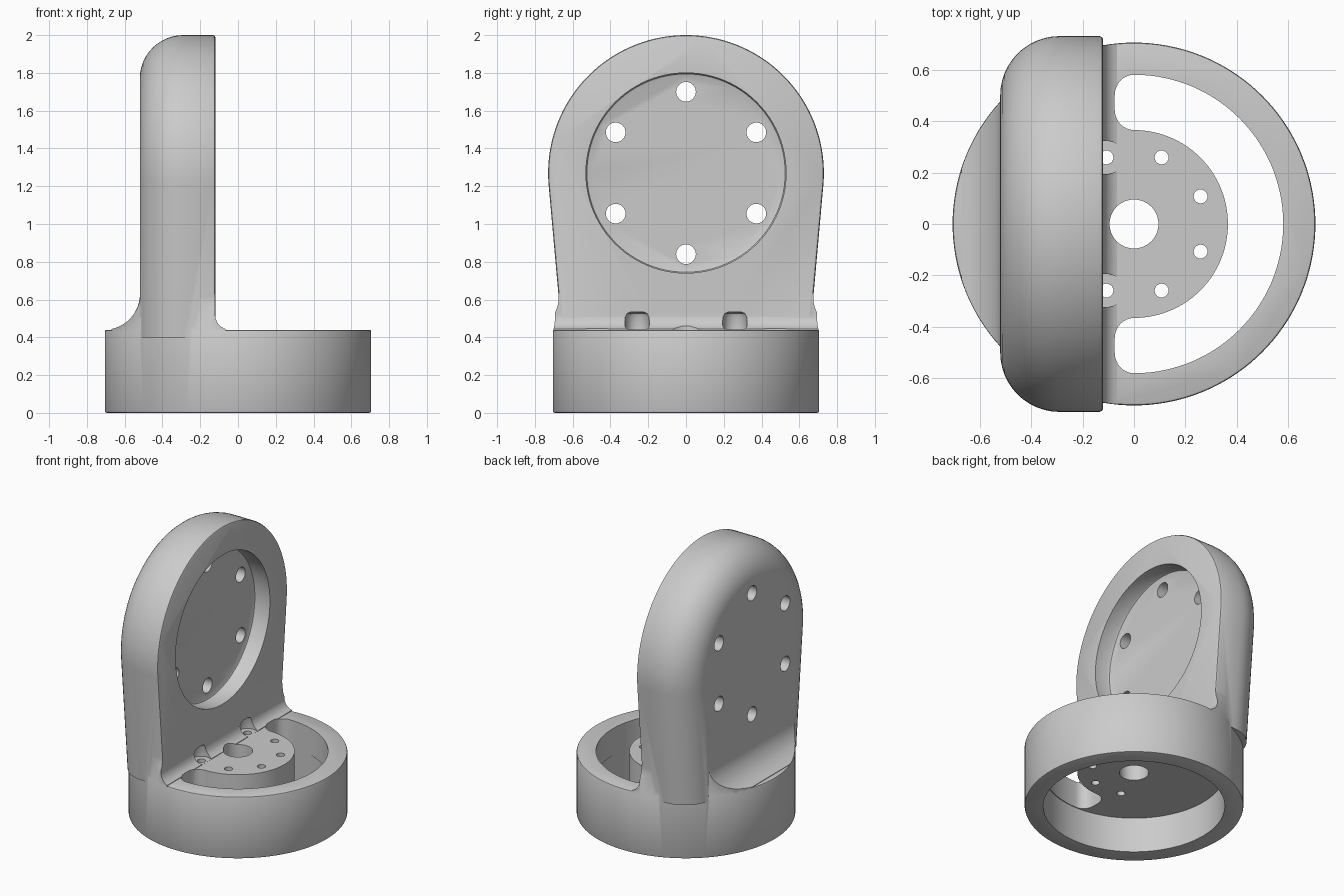
import bpy, bmesh, math
from math import sin, cos, tan, pi, radians, sqrt

if "Cube" in bpy.data.objects:
    bpy.data.objects.remove(bpy.data.objects["Cube"])

grey = bpy.data.materials.new("light_grey")
grey.diffuse_color = (0.6, 0.6, 0.6, 1)
grey.use_nodes = True
grey.node_tree.nodes["Principled BSDF"].inputs["Base Color"].default_value = grey.diffuse_color


def loft(name, rings):
    """Closed solid skinned through equal-length loops of points."""
    bm = bmesh.new()
    loops = [[bm.verts.new(p) for p in ring] for ring in rings]
    n = len(loops[0])
    for a, b in zip(loops, loops[1:]):
        for i in range(n):
            j = (i + 1) % n
            bm.faces.new((a[i], a[j], b[j], b[i]))
    bm.faces.new(loops[0][::-1])
    bm.faces.new(loops[-1])
    bmesh.ops.recalc_face_normals(bm, faces=bm.faces)
    me = bpy.data.meshes.new(name)
    bm.to_mesh(me)
    bm.free()
    me.materials.append(grey)
    ob = bpy.data.objects.new(name, me)
    bpy.context.collection.objects.link(ob)
    return ob


def turned(name, profile, u=0, v=0, axis='z', seg=32):
    """Turned solid from (radius, height) pairs, along z at (x,y) or along x at (y,z)."""
    rings = []
    for r, h in profile:
        ring = []
        for i in range(seg):
            t = 2 * pi * i / seg
            p, q = u + r * cos(t), v + r * sin(t)
            ring.append((p, q, h) if axis == 'z' else (h, p, q))
        rings.append(ring)
    return loft(name, rings)


def boolean(ob, tool, op):
    mod = ob.modifiers.new(op, 'BOOLEAN')
    mod.operation, mod.solver, mod.object = op, 'EXACT', tool
    bpy.context.view_layer.objects.active = ob
    bpy.ops.object.modifier_apply(modifier=mod.name)
    bpy.data.objects.remove(tool)


# round base
body = turned("angle_bracket", [(0.695, 0), (0.702, 0.003), (0.705, 0.01), (0.705, 0.43),
                                (0.702, 0.437), (0.695, 0.44)], seg=144)

# upright arched plate: tapered sides, small front edge radius, big rear edge radius
CZ, R, A = 1.27, 0.73, radians(5.1)
FRONT, BACK, RR = -0.12, -0.52, 0.23


def half_width(z, r=R):
    return r * cos(A) - (CZ - r * sin(A) - z) * tan(A)


def arch(x, inset):
    r = R - inset
    pts = [(x, half_width(0.4, r), 0.4)]
    for i in range(73):
        t = -A + (pi + 2 * A) * i / 72
        pts.append((x, r * cos(t), CZ + r * sin(t)))
    return pts + [(x, -half_width(0.4, r), 0.4)]


layers = [(FRONT, 0.012), (FRONT - 0.004, 0.004), (FRONT - 0.012, 0)]
for i in range(13):
    t = pi / 2 * i / 12
    layers.append((BACK + RR - RR * sin(t), RR * (1 - cos(t))))
upright = loft("upright", [arch(x, d) for x, d in layers])

# flared foot blending the plate into the base


def flare(z, top, r):
    h = min(max(z - top + r, 0.004), r)
    return r - sqrt(r * r - (r - h) ** 2)


def foot_section(z, zz):
    df, db = flare(zz, 0.52, 0.08), flare(zz, 0.63, 0.19)
    w, f, b, r = half_width(zz) - 0.001 + db, FRONT - 0.001 + df, BACK + 0.001 - db, RR + db
    half = [(f, w)]
    for i in range(17):
        t = pi / 2 * i / 16
        half.append((b + r - r * sin(t), w - r + r * cos(t)))
    return [(x, y, z) for x, y in half + [(x, -y) for x, y in half[::-1]]]


heights = [0.441 + 0.189 * (i / 16) ** 1.5 for i in range(17)]
foot = loft("foot", [foot_section(0.38, 0.44)] + [foot_section(z, z) for z in heights])
boolean(foot, turned("trim", [(0.704, 0.3), (0.704, 0.8)], seg=144), 'INTERSECT')
boolean(body, foot, 'UNION')
boolean(body, upright, 'UNION')

# hollow underside
boolean(body, turned("cavity", [(0.585, -0.1), (0.585, 0.25)], seg=128), 'DIFFERENCE')

# crescent slot through the base plate
half = [(0.58 * cos(radians(a)), 0.58 * sin(radians(a))) for a in range(0, 90, 3)]
for cy, a0 in ((0.50, 90), (0.445, 180)):
    for i in range(9):
        t = radians(a0 + 90 * i / 8)
        half.append((0.075 * cos(t), cy + 0.08 * sin(t)))
half += [(0.365 * cos(radians(a)), 0.365 * sin(radians(a))) for a in range(87, -1, -3)]
outline = half + [(x, -y) for x, y in half[-2:0:-1]]
boolean(body, loft("slot", [[(x, y, z) for x, y in outline] for z in (0.15, 0.6)]), 'DIFFERENCE')

# centre hole and six small holes in the base
boolean(body, turned("centre_hole", [(0.095, 0.1), (0.095, 0.6)], seg=48), 'DIFFERENCE')
for k in (-3, -2, -1, 0, 1, 2):
    t = radians(22.5 + 45 * k)
    x, y = 0.28 * cos(t), 0.28 * sin(t)
    if x < 0:  # rounded clearance pocket cut into the upright
        boolean(body, turned("pocket", [(0.065, 0.4405), (0.065, 0.505), (0.056, 0.526),
                                        (0.035, 0.535)], x, y), 'DIFFERENCE')
    boolean(body, turned("small_hole", [(0.027, 0.1), (0.027, 0.5)], x, y, seg=24), 'DIFFERENCE')

# round recess and six through holes in the upright
boolean(body, turned("recess", [(0.53, 0), (0.53, -0.225), (0.525, -0.235), (0.515, -0.24)],
                     0, CZ, 'x', 96), 'DIFFERENCE')
for k in range(6):
    t = radians(90 + 60 * k)
    boolean(body, turned("bolt_hole", [(0.052, 0), (0.052, -0.8)],
                         0.43 * cos(t), CZ + 0.43 * sin(t), 'x'), 'DIFFERENCE')

# smooth shading with crisp edges
bpy.ops.object.select_all(action='DESELECT')
body.select_set(True)
bpy.context.view_layer.objects.active = body
bpy.ops.object.shade_smooth_by_angle(angle=radians(30))
